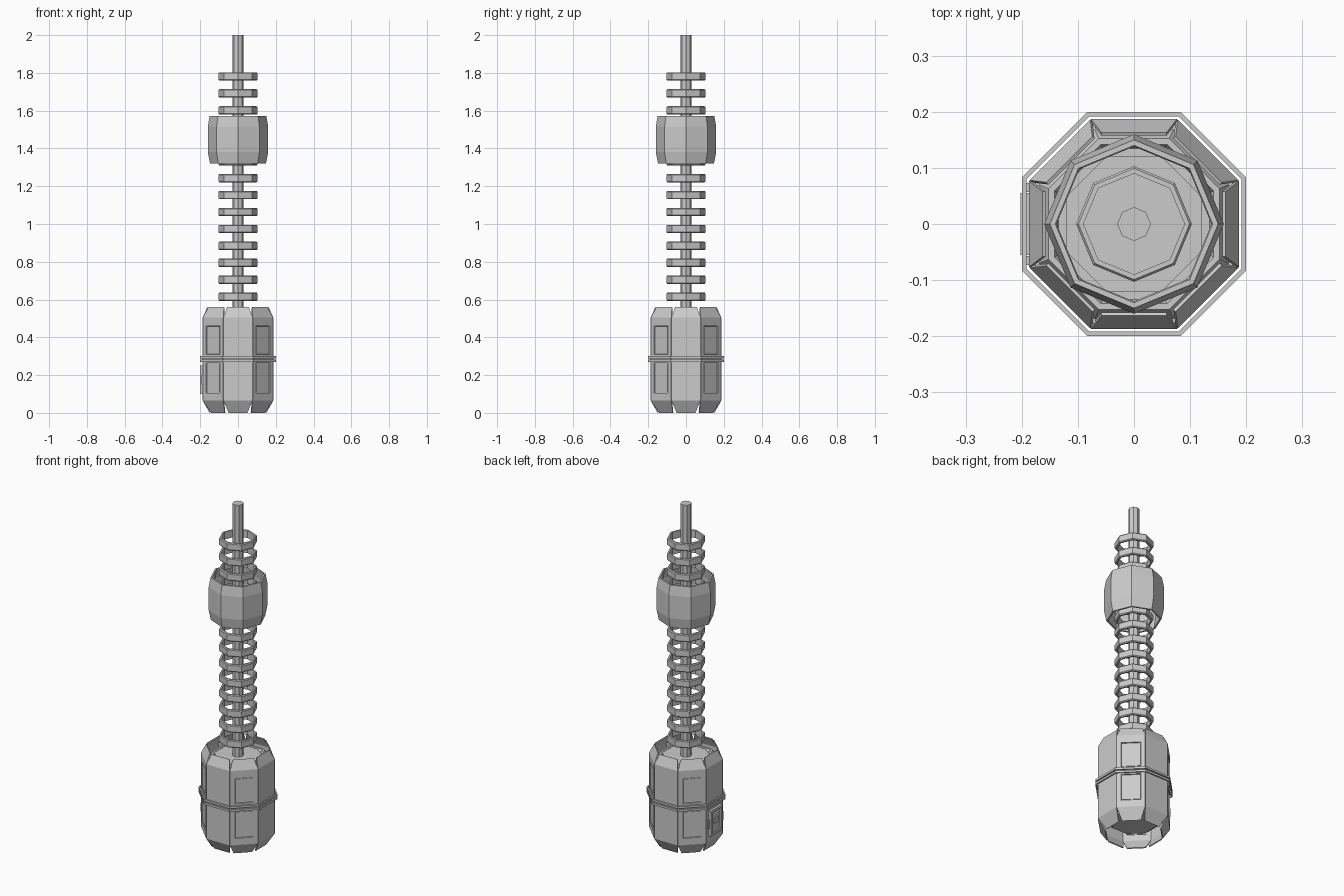
import bpy, bmesh
from math import pi, cos, sin
from mathutils import Matrix

if "Cube" in bpy.data.objects:
    bpy.data.objects.remove(bpy.data.objects["Cube"])

FLAT, POINT = pi / 8, 0.0          # octagon with a side or a corner on the axes
K = 1 / cos(pi / 8)                # apothem to corner radius


def finish(bm, name):
    me = bpy.data.meshes.new(name)
    bm.to_mesh(me)
    bm.free()
    ob = bpy.data.objects.new(name, me)
    bpy.context.collection.objects.link(ob)
    return ob


def lathe(name, profile, phase, hollow):
    """Eight-sided solid: closed ring profile if hollow, capped stack if not."""
    bm = bmesh.new()
    loops = [[bm.verts.new((r * cos(phase + i * pi / 4), r * sin(phase + i * pi / 4), z))
              for i in range(8)] for r, z in profile]
    pairs = list(zip(loops, loops[1:] + loops[:1])) if hollow else list(zip(loops, loops[1:]))
    for a, b in pairs:
        for i in range(8):
            j = (i + 1) % 8
            bm.faces.new((a[i], a[j], b[j], b[i]))
    if not hollow:
        bm.faces.new(loops[0])
        bm.faces.new(loops[-1])
    bmesh.ops.recalc_face_normals(bm, faces=bm.faces)
    return finish(bm, name)


def box(name, lo, hi):
    bm = bmesh.new()
    size = [b - a for a, b in zip(lo, hi)]
    mid = [(a + b) / 2 for a, b in zip(lo, hi)]
    bmesh.ops.create_cube(bm, size=1, matrix=Matrix.Translation(mid) @ Matrix.Diagonal((*size, 1)))
    return finish(bm, name)


def shell_panel(index):
    """One armour plate with tapered ends; diagonal plates carry two windows."""
    rows = [(0.15, 0.050, 0.0), (0.187, 0.0765, 0.065), (0.187, 0.0765, 0.105),
            (0.187, 0.0765, 0.265), (0.187, 0.0765, 0.31), (0.187, 0.0765, 0.46),
            (0.187, 0.0765, 0.505), (0.163, 0.058, 0.56)]
    bm = bmesh.new()
    grid = [[bm.verts.new((a, w * t, z)) for t in (-1, -0.69, 0.69, 1)] for a, w, z in rows]
    windows = []
    for r in range(len(rows) - 1):
        for c in range(3):
            f = bm.faces.new((grid[r][c], grid[r][c + 1], grid[r + 1][c + 1], grid[r + 1][c]))
            if c == 1 and r in (2, 4):
                windows.append(f)
    bm.normal_update()
    if index % 2:
        bmesh.ops.inset_individual(bm, faces=windows, thickness=0.002, depth=-0.006)
        bmesh.ops.inset_individual(bm, faces=windows, thickness=0.005, depth=0.0)
        bmesh.ops.inset_individual(bm, faces=windows, thickness=0.001, depth=0.003)
    bmesh.ops.rotate(bm, verts=bm.verts, matrix=Matrix.Rotation(index * pi / 4, 3, 'Z'))
    ob = finish(bm, f"shell_panel_{index + 1}")
    mod = ob.modifiers.new("thickness", 'SOLIDIFY')
    mod.thickness = 0.006
    mod.offset = -1


# base shell
for n in range(8):
    shell_panel(n)

# inner core with stepped ends
lathe("inner_core", [(a * K, z) for a, z in
      [(0.10, 0.075), (0.12, 0.075), (0.12, 0.09), (0.14, 0.09), (0.17, 0.12), (0.17, 0.47),
       (0.152, 0.505), (0.142, 0.505), (0.135, 0.49), (0.12, 0.49), (0.12, 0.51)]], FLAT, False)

# twin bands round the base
for n, z in enumerate((0.270, 0.289)):
    lathe(f"base_band_{n + 1}", [(0.192 * K, z), (0.2 * K, z), (0.2 * K, z + 0.012),
                                 (0.192 * K, z + 0.012)], FLAT, True)

# central rod
lathe("central_rod", [(0.03, 0.45), (0.03, 2.0)], POINT, False)

# stack of cooling rings
for n in range(14):
    z = 0.615 + n * 0.0897
    lathe(f"coil_ring_{n + 1}", [(0.090, z - 0.022), (0.099, z - 0.022), (0.103, z - 0.017),
                                 (0.103, z + 0.017), (0.099, z + 0.022), (0.090, z + 0.022)],
          POINT, True)

# open collar round the upper rings
lathe("collar", [(0.148, 1.32), (0.160, 1.38), (0.160, 1.515), (0.150, 1.572),
                 (0.140, 1.572), (0.149, 1.515), (0.149, 1.38), (0.138, 1.32)], POINT, True)

# side hatch: frame, recessed plate, handle and hinges on the left
for s, side in ((-1, "front"), (1, "back")):
    y = sorted((s * 0.055, s * 0.042))
    box(f"hatch_frame_{side}", (-0.202, y[0], 0.10), (-0.185, y[1], 0.25))
    box(f"hatch_hinge_{side}", (-0.194, s * 0.065 - 0.008, 0.15), (-0.185, s * 0.065 + 0.008, 0.20))
for z, level in ((0.10, "bottom"), (0.237, "top")):
    box(f"hatch_frame_{level}", (-0.202, -0.042, z), (-0.185, 0.042, z + 0.013))
box("hatch_plate", (-0.194, -0.042, 0.113), (-0.185, 0.042, 0.237))
box("hatch_handle", (-0.202, -0.018, 0.165), (-0.193, 0.018, 0.195))
